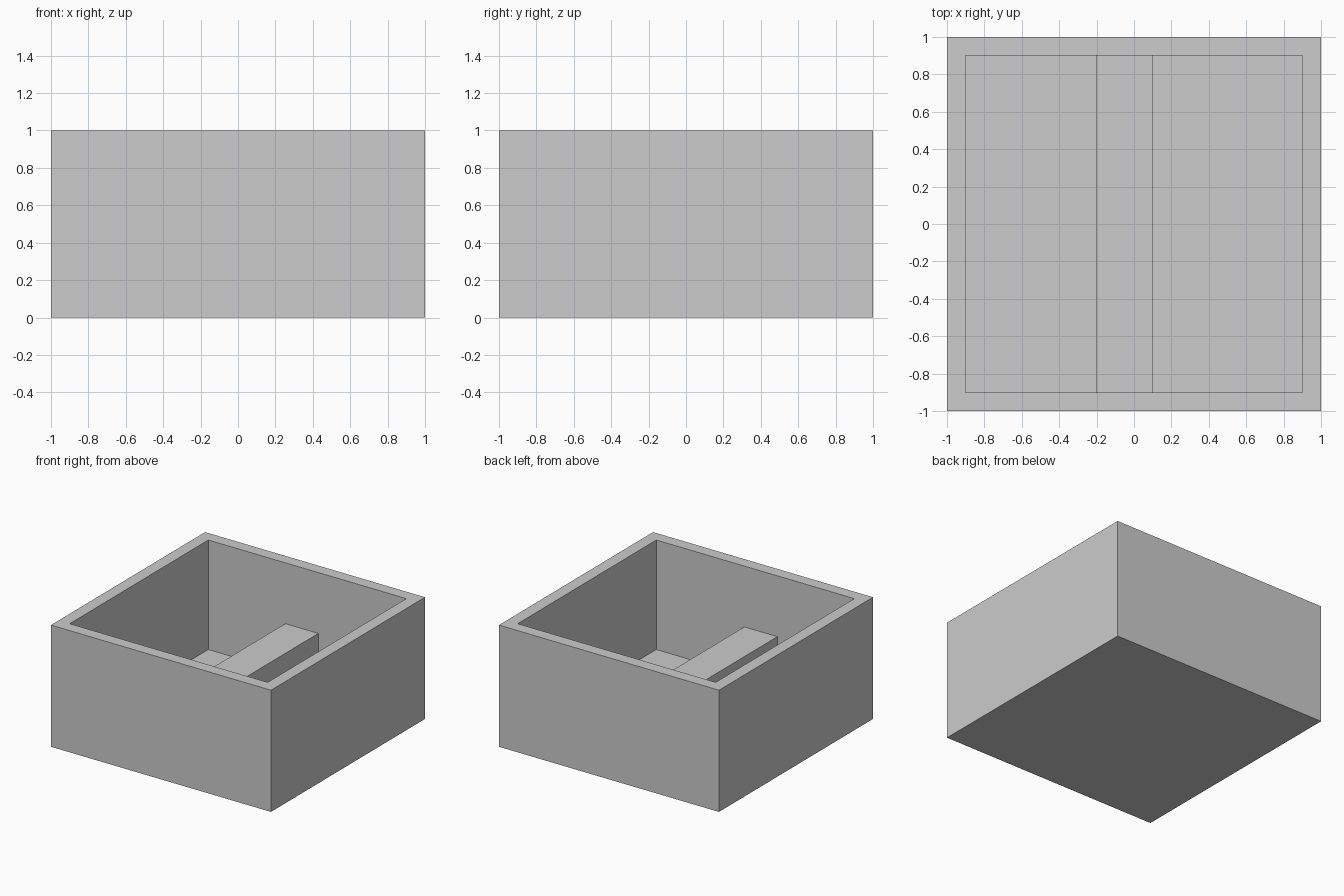
import bpy
import bmesh

old = bpy.data.objects.get("Cube")
if old:
    bpy.data.objects.remove(old, do_unlink=True)

# Single plain grey
grey = bpy.data.materials.new("plain grey")
grey.use_nodes = True
colour = (0.604, 0.604, 0.604, 1)
grey.diffuse_color = colour
grey.node_tree.nodes["Principled BSDF"].inputs["Base Color"].default_value = colour

HALF, HEIGHT, WALL = 1.0, 1.0, 0.1


def box(bm, low, high):
    """Add a box between two corners and return its vertices."""
    verts = bmesh.ops.create_cube(bm, size=1)["verts"]
    for v in verts:
        for i in range(3):
            v.co[i] = high[i] if v.co[i] > 0 else low[i]
    return verts


def finish(bm, name):
    mesh = bpy.data.meshes.new(name)
    bm.to_mesh(mesh)
    bm.free()
    mesh.materials.append(grey)
    obj = bpy.data.objects.new(name, mesh)
    bpy.context.collection.objects.link(obj)
    return obj


# Open box: inset the top for the rim, then sink the middle to the floor
bm = bmesh.new()
box(bm, (-HALF, -HALF, 0), (HALF, HALF, HEIGHT))
bm.normal_update()
top = max(bm.faces, key=lambda f: f.calc_center_median().z)
bmesh.ops.inset_region(bm, faces=[top], thickness=WALL, use_even_offset=True)
well = bmesh.ops.extrude_face_region(bm, geom=[top])["geom"]
bmesh.ops.delete(bm, geom=[top], context="FACES_ONLY") if top.is_valid else None
for v in well:
    if isinstance(v, bmesh.types.BMVert):
        v.co.z = WALL
bmesh.ops.recalc_face_normals(bm, faces=bm.faces)
finish(bm, "open_box")

# Raised bar across the floor, from front wall to back wall
bm = bmesh.new()
inner = HALF - WALL
box(bm, (-0.2, -inner, WALL), (0.1, inner, 0.5))
finish(bm, "floor_bar")
